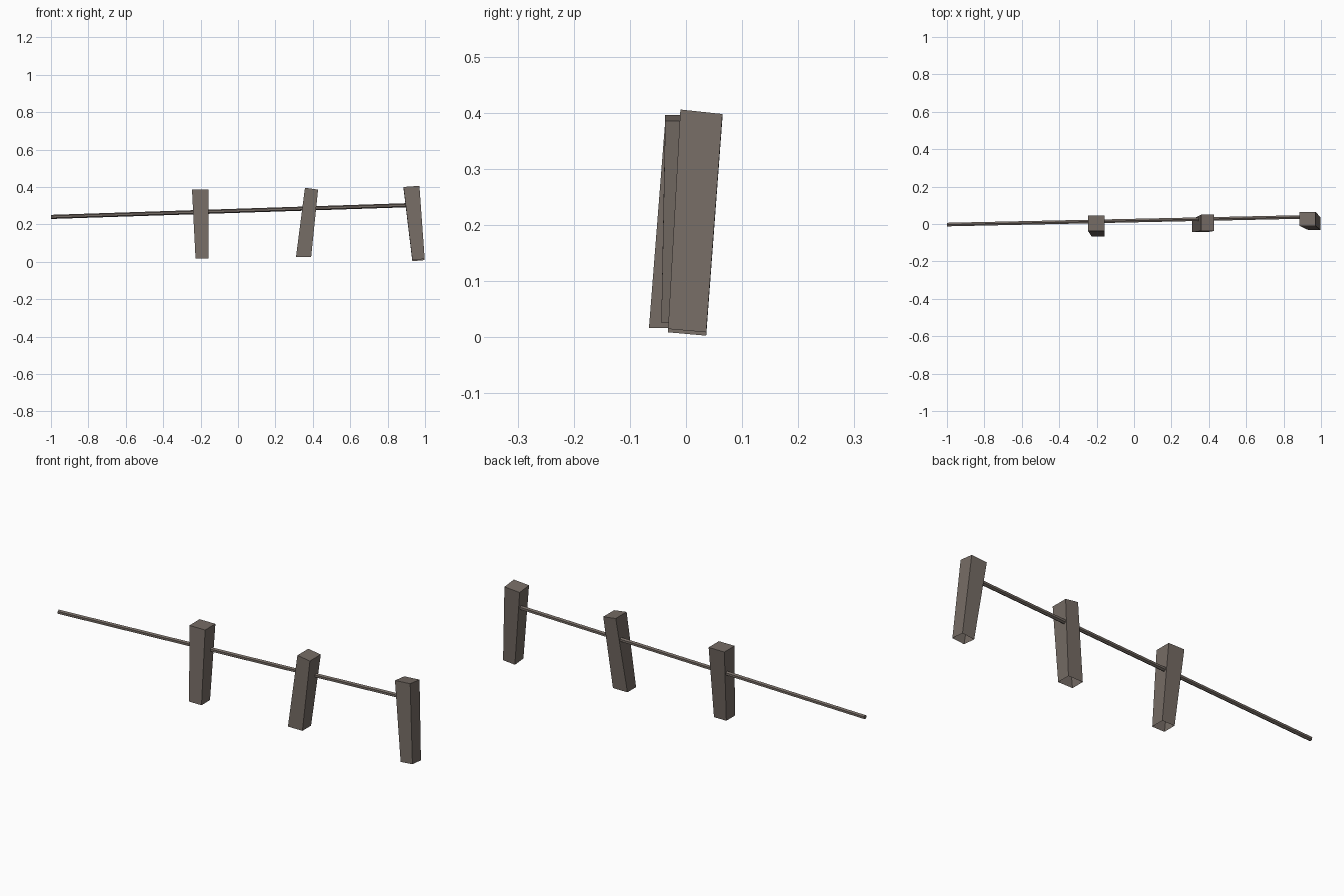
import bpy, bmesh
from mathutils import Vector

if "Cube" in bpy.data.objects:
    bpy.data.objects.remove(bpy.data.objects["Cube"])

wood = bpy.data.materials.new("weathered_wood")
wood.diffuse_color = (0.18, 0.15, 0.13, 1)
wood.use_nodes = True
wood.node_tree.nodes["Principled BSDF"].inputs["Base Color"].default_value = wood.diffuse_color


def finish(bm, name):
    me = bpy.data.meshes.new(name)
    bm.to_mesh(me)
    bm.free()
    me.materials.append(wood)
    ob = bpy.data.objects.new(name, me)
    bpy.context.collection.objects.link(ob)
    return ob


def ring(bm, x0, x1, y0, y1, z, sx, sy):
    """Four corners, with the z plane tilted by sx / sy at the edges."""
    return [bm.verts.new((x, y, z + sx * i + sy * j)) for x, y, i, j in
            ((x0, y0, -1, -1), (x1, y0, 1, -1), (x1, y1, 1, 1), (x0, y1, -1, 1))]


def post(name, bottom, top):
    """Leaning tapered post, open underneath."""
    bm = bmesh.new()
    b, t = ring(bm, *bottom), ring(bm, *top)
    for i in range(4):
        j = (i + 1) % 4
        bm.faces.new((b[i], b[j], t[j], t[i]))
    bm.faces.new(t)
    finish(bm, name)


# Posts: x0, x1, y0, y1, z, tilt along x, tilt along y
post("left_post", (-0.227, -0.158, -0.066, 0.002, 0.017, 0, 0),
     (-0.246, -0.158, -0.037, 0.045, 0.386, 0, 0))
post("middle_post", (0.31, 0.391, -0.044, 0.025, 0.026, 0, 0),
     (0.358, 0.428, -0.037, 0.05, 0.391, -0.005, 0))
post("right_post", (0.932, 0.998, -0.032, 0.036, 0.009, 0.003, -0.003),
     (0.885, 0.97, -0.01, 0.065, 0.399, 0.003, -0.004))

# Six-sided rail running through the posts
a, b = Vector((-1.0, -0.003, 0.24)), Vector((0.92, 0.038, 0.303))
bm = bmesh.new()
bmesh.ops.create_cone(bm, cap_ends=True, segments=6, radius1=0.011,
                      radius2=0.011, depth=(b - a).length)
rail = finish(bm, "rail")
rail.location = (a + b) / 2
rail.rotation_mode = 'QUATERNION'
rail.rotation_quaternion = (b - a).to_track_quat('Z', 'Y')
